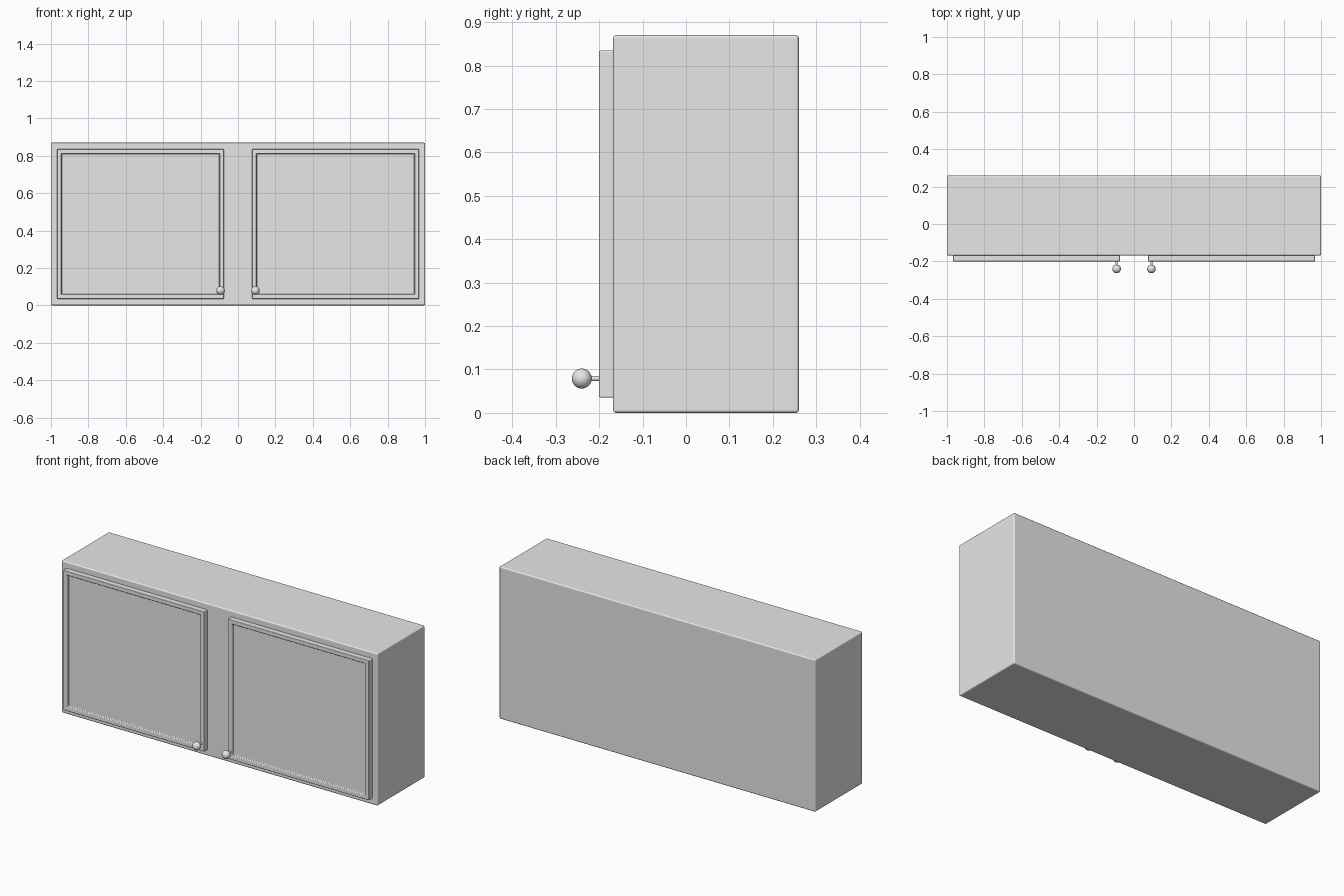
import bpy
import bmesh
from math import radians
from mathutils import Matrix, Vector

if "Cube" in bpy.data.objects:
    bpy.data.objects.remove(bpy.data.objects["Cube"], do_unlink=True)

grey = bpy.data.materials.new("light_grey")
grey.use_nodes = True
grey.diffuse_color = (0.8, 0.8, 0.8, 1)
grey.node_tree.nodes["Principled BSDF"].inputs["Base Color"].default_value = (0.8, 0.8, 0.8, 1)


def finish(bm, name, bevel=0):
    """Turn a bmesh into a smooth-shaded object, optionally with rounded edges."""
    bmesh.ops.recalc_face_normals(bm, faces=bm.faces[:])
    mesh = bpy.data.meshes.new(name)
    bm.to_mesh(mesh)
    bm.free()
    mesh.materials.append(grey)
    obj = bpy.data.objects.new(name, mesh)
    bpy.context.collection.objects.link(obj)
    if bevel:
        mod = obj.modifiers.new("rounded_edges", "BEVEL")
        mod.width = bevel
        mod.segments = 3
        mod.limit_method = "ANGLE"
        mod.harden_normals = True
    bpy.ops.object.select_all(action="DESELECT")
    obj.select_set(True)
    bpy.context.view_layer.objects.active = obj
    bpy.ops.object.shade_smooth_by_angle(angle=radians(40))
    return obj


def box(low, high):
    low, high = Vector(low), Vector(high)
    bm = bmesh.new()
    matrix = Matrix.Translation((low + high) / 2) @ Matrix.Diagonal((*(high - low), 1))
    bmesh.ops.create_cube(bm, size=1, matrix=matrix)
    return bm


# Cabinet body
finish(box((-1, -0.168, 0), (1, 0.26, 0.87)), "cabinet_body", 0.007)

for side, label in ((1, "left"), (-1, "right")):
    # Door with a recessed panel
    inner, outer = sorted((side * 0.075, side * 0.968))
    bm = box((inner, -0.2, 0.035), (outer, -0.166, 0.835))
    front = min(bm.faces, key=lambda f: f.calc_center_median().y)
    bmesh.ops.inset_region(bm, faces=[front], thickness=0.034)
    bmesh.ops.inset_region(bm, faces=[front], thickness=0.002)
    bmesh.ops.translate(bm, verts=front.verts[:], vec=(0, 0.016, 0))
    finish(bm, label + "_door", 0.004)

    # Round knob on a short stem
    x, z = side * 0.093, 0.079
    turn = Matrix.Rotation(radians(90), 4, "X")
    bm = bmesh.new()
    bmesh.ops.create_uvsphere(bm, u_segments=32, v_segments=16, radius=0.023,
                              matrix=Matrix.Translation((x, -0.24, z)) @ turn)
    finish(bm, label + "_knob")
    bm = bmesh.new()
    bmesh.ops.create_cone(bm, cap_ends=True, segments=24, radius1=0.006, radius2=0.006,
                          depth=0.045, matrix=Matrix.Translation((x, -0.212, z)) @ turn)
    finish(bm, label + "_knob_stem")
